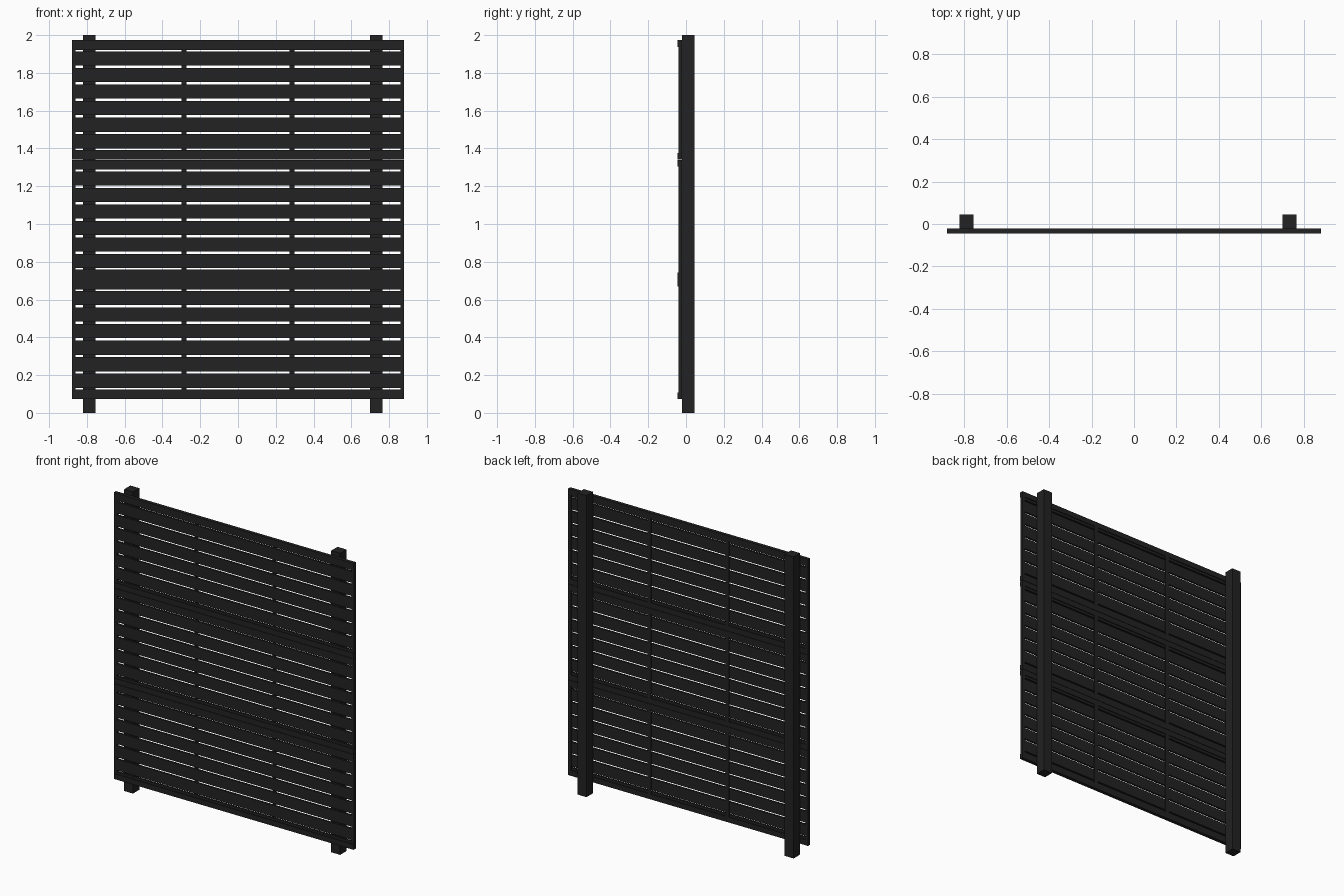
import bpy

cube = bpy.data.objects.get("Cube")
if cube:
    bpy.data.objects.remove(cube, do_unlink=True)

metal = bpy.data.materials.new("charcoal metal")
metal.use_nodes = True
charcoal = (0.016, 0.016, 0.016, 1)
metal.diffuse_color = charcoal
metal.node_tree.nodes["Principled BSDF"].inputs["Base Color"].default_value = charcoal


def box(name, x, y, z):
    """Box spanning the given (low, high) pairs."""
    bpy.ops.mesh.primitive_cube_add(size=1, location=[sum(p) / 2 for p in (x, y, z)])
    ob = bpy.context.object
    ob.name = name
    ob.scale = [p[1] - p[0] for p in (x, y, z)]
    bpy.ops.object.transform_apply(location=False, rotation=False, scale=True)
    ob.data.materials.append(metal)
    return ob


HALF = 0.88
BOTTOM, TOP = 0.073, 1.975
HEIGHT = (TOP - BOTTOM) / 3
FRONT, FACE, MID, BACK = -0.045, -0.041, -0.028, -0.022
RAIL, PITCH, SLAT = 0.035, 0.0875, 0.075

# Two posts behind the panels
for side, x in (("right", -0.788), ("left", 0.732)):
    box(side + "_post", (x - 0.033, x + 0.033), (BACK, 0.045), (0, 2))

# Three stacked slatted panels
for n in range(3):
    low = BOTTOM + n * HEIGHT
    high = low + HEIGHT - 0.002
    centre = (low + high) / 2
    tag = "panel_%d_" % (n + 1)

    # Proud rails with a recessed inner strip beside the first slot
    box(tag + "bottom_rail", (-HALF, HALF), (FRONT, BACK), (low, low + RAIL))
    box(tag + "top_rail", (-HALF, HALF), (FRONT, BACK), (high - RAIL, high))
    box(tag + "bottom_strip", (-HALF, HALF), (FACE, MID), (low + RAIL, low + 0.051))
    box(tag + "top_strip", (-HALF, HALF), (FACE, MID), (high - 0.051, high - RAIL))

    # Side stiles
    for side, s in (("right", -1), ("left", 1)):
        edges = sorted((s * HALF, s * (HALF - 0.02)))
        box(tag + side + "_stile", edges, (FACE, BACK), (low + RAIL, high - RAIL))

    # Horizontal slats
    for i in range(6):
        z = centre + (i - 2.5) * PITCH
        box(tag + "slat_%d" % (i + 1), (0.02 - HALF, HALF - 0.02), (FACE, MID),
            (z - SLAT / 2, z + SLAT / 2))

    # Vertical stiffeners on the back of the slats
    for side, x in (("right", -0.286), ("left", 0.286)):
        box(tag + side + "_stiffener", (x - 0.013, x + 0.013), (MID, BACK),
            (low + RAIL, high - RAIL))
